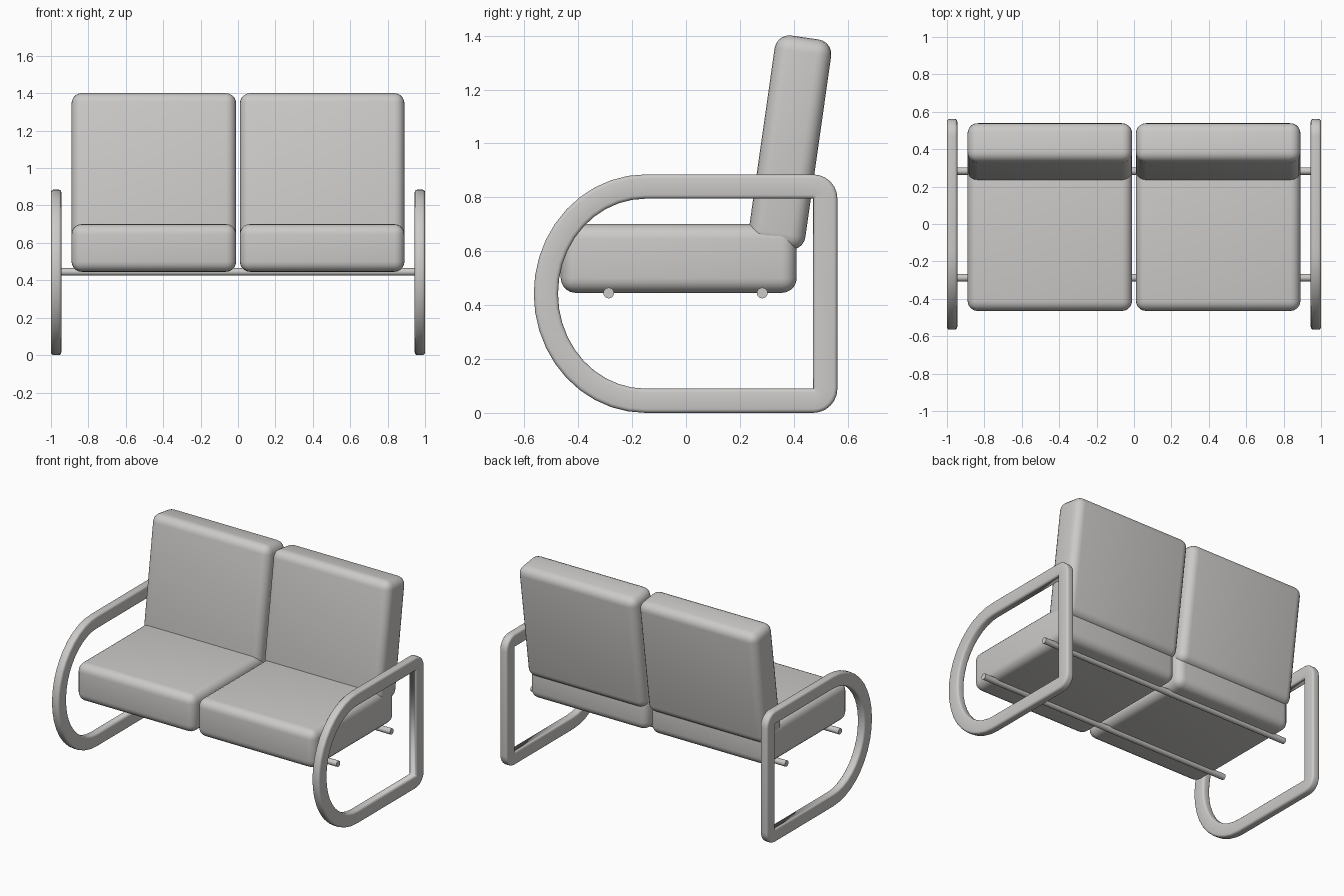
import bpy, bmesh, math
from mathutils import Vector

if "Cube" in bpy.data.objects:
    bpy.data.objects.remove(bpy.data.objects["Cube"], do_unlink=True)

grey = bpy.data.materials.new("warm light grey")
grey.use_nodes = True
colour = (0.6, 0.59, 0.575, 1)
grey.diffuse_color = colour
grey.node_tree.nodes["Principled BSDF"].inputs["Base Color"].default_value = colour


def add_object(name, bm, angle=40):
    bmesh.ops.recalc_face_normals(bm, faces=bm.faces)
    mesh = bpy.data.meshes.new(name)
    bm.to_mesh(mesh)
    bm.free()
    mesh.materials.append(grey)
    obj = bpy.data.objects.new(name, mesh)
    bpy.context.collection.objects.link(obj)
    bpy.ops.object.select_all(action='DESELECT')
    bpy.context.view_layer.objects.active = obj
    obj.select_set(True)
    bpy.ops.object.shade_smooth_by_angle(angle=math.radians(angle))
    return obj


def cushion(name, centre, size, tilt=0):
    bm = bmesh.new()
    bmesh.ops.create_cube(bm, size=1)
    bmesh.ops.scale(bm, vec=size, verts=bm.verts)
    bmesh.ops.bevel(bm, geom=bm.edges[:], offset=0.055, segments=5,
                    profile=0.5, affect='EDGES')
    obj = add_object(name, bm)
    obj.location = centre
    obj.rotation_euler.x = -math.radians(tilt)


def rod(name, y):
    bm = bmesh.new()
    bmesh.ops.create_cone(bm, cap_ends=True, segments=16, radius1=0.02,
                          radius2=0.02, depth=1.9)
    obj = add_object(name, bm)
    obj.location = (0, y, 0.445)
    obj.rotation_euler.y = math.pi / 2


def frame_path():
    """Matching inner and outer (y, z) points round the D-shaped frame."""
    mid, pairs = 0.4425, []
    for i in range(21):
        a = math.pi / 2 + math.pi * i / 20
        c, s = math.cos(a), math.sin(a)
        pairs.append((Vector((-0.15 + 0.325 * c, mid + 0.3525 * s)),
                      Vector((-0.15 + 0.415 * c, mid + 0.4425 * s))))
    # Sharp inside corners with rounded outside corners
    for z, start in ((0.09, -90), (0.795, 0)):
        corner = Vector((0.472, z))
        for i in range(7):
            a = math.radians(start + 15 * i)
            pairs.append((corner, corner + 0.09 * Vector((math.cos(a), math.sin(a)))))
    return pairs


def side_frame(name, side):
    # Rounded rectangular section: across the band, and along x
    section = []
    r, wide, thick = 0.014, 0.09, 0.055
    for k, (u, v) in enumerate(((1, 1), (0, 1), (0, 0), (1, 0))):
        cu = wide - r if u else r
        cv = thick - r if v else r
        for i in range(4):
            a = math.radians(90 * k + 30 * i)
            section.append(((cu + r * math.cos(a)) / wide, cv + r * math.sin(a)))
    bm = bmesh.new()
    rings = []
    for inner, outer in frame_path():
        ring = []
        for t, x in section:
            p = inner.lerp(outer, t)
            ring.append(bm.verts.new((side * (0.945 + x), p.x, p.y)))
        rings.append(ring)
    for a, b in zip(rings, rings[1:] + rings[:1]):
        for i in range(len(section)):
            j = (i + 1) % len(section)
            bm.faces.new((a[i], a[j], b[j], b[i]))
    bmesh.ops.remove_doubles(bm, verts=bm.verts, dist=0.0001)
    add_object(name, bm)


# Cushions and side frames on each side
for label, side in (("left", 1), ("right", -1)):
    cushion(label + "_seat_cushion", (side * 0.45, -0.027, 0.573), (0.88, 0.876, 0.255))
    cushion(label + "_back_cushion", (side * 0.45, 0.386, 1.003), (0.88, 0.212, 0.788), 8.1)
    side_frame(label + "_side_frame", side)

# Support rods beneath the seat
rod("front_support_rod", -0.287)
rod("rear_support_rod", 0.283)
